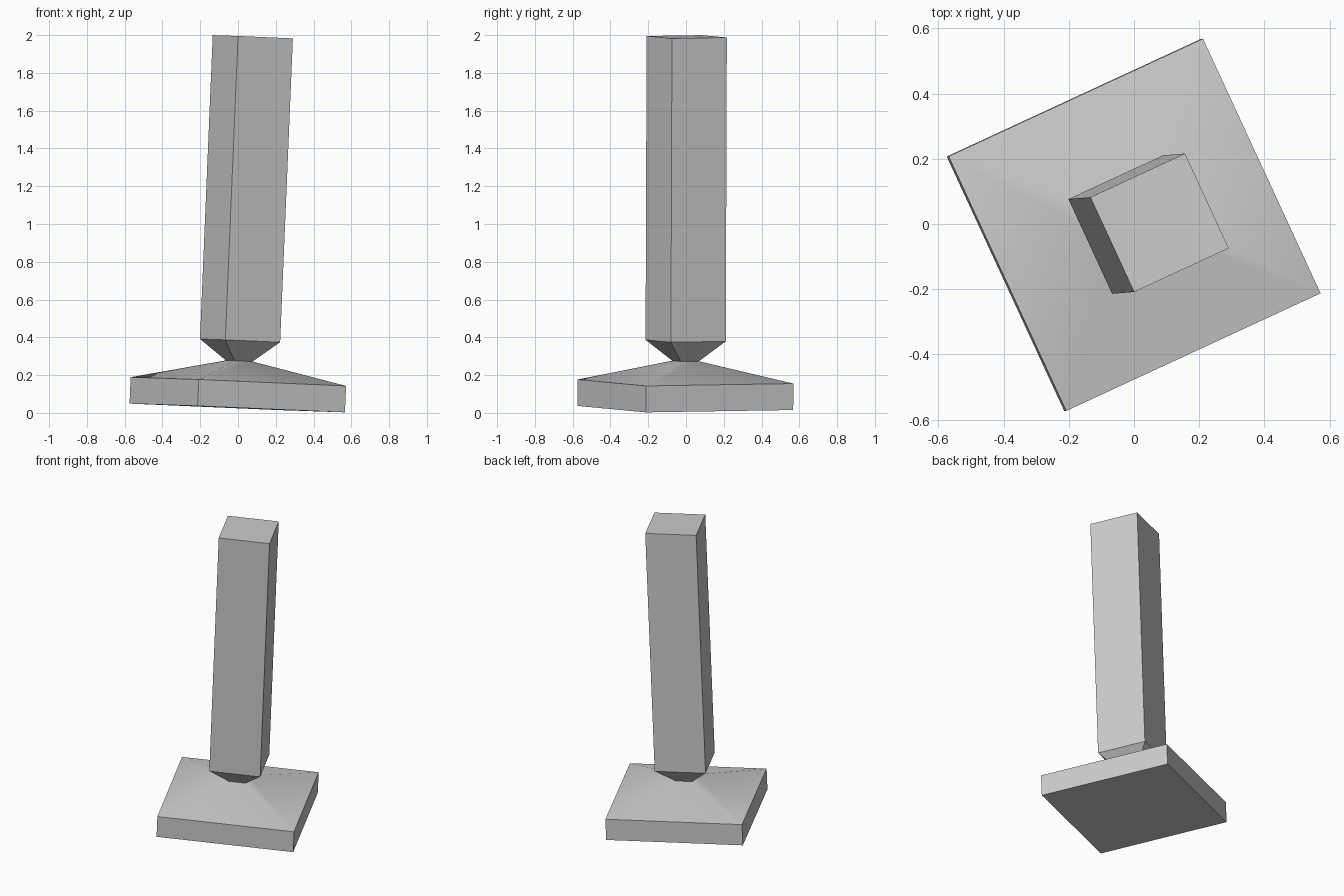
import bpy, bmesh
from math import radians
from mathutils import Matrix

cube = bpy.data.objects.get("Cube")
if cube:
    bpy.data.objects.remove(cube, do_unlink=True)

# One plain grey for the whole model
grey = bpy.data.materials.new("plain grey")
grey.use_nodes = True
colour = (0.6, 0.6, 0.6, 1)
grey.diffuse_color = colour
grey.node_tree.nodes["Principled BSDF"].inputs["Base Color"].default_value = colour

# Shared lean and turn of the post
lean = (Matrix.Translation((-0.004, -0.003, 0.026))
        @ Matrix.Rotation(radians(2.4), 4, 'Y')
        @ Matrix.Rotation(radians(-0.2), 4, 'X')
        @ Matrix.Rotation(radians(24.8), 4, 'Z'))


def square_loft(name, profile):
    """Stack square rings given as (half width, height) and cap both ends."""
    bm = bmesh.new()
    rings = [[bm.verts.new((sx * w, sy * w, z))
              for sx, sy in ((-1, -1), (1, -1), (1, 1), (-1, 1))]
             for w, z in profile]
    for low, high in zip(rings, rings[1:]):
        for i in range(4):
            j = (i + 1) % 4
            bm.faces.new((low[i], low[j], high[j], high[i]))
    bm.faces.new(rings[0][::-1])
    bm.faces.new(rings[-1])
    mesh = bpy.data.meshes.new(name)
    bm.to_mesh(mesh)
    bm.free()
    mesh.transform(lean)
    mesh.materials.append(grey)
    obj = bpy.data.objects.new(name, mesh)
    bpy.context.collection.objects.link(obj)
    return obj


# Plinth, sloped roof, pinched neck and tall shaft in one continuous body
post = square_loft("pinched_post", [(0.43, 0), (0.43, 0.14), (0.053, 0.249),
                                    (0.16, 0.357), (0.16, 1.967)])

# Soften only the shallow roof edges
bpy.context.view_layer.objects.active = post
post.select_set(True)
bpy.ops.object.shade_smooth_by_angle(angle=radians(30))
